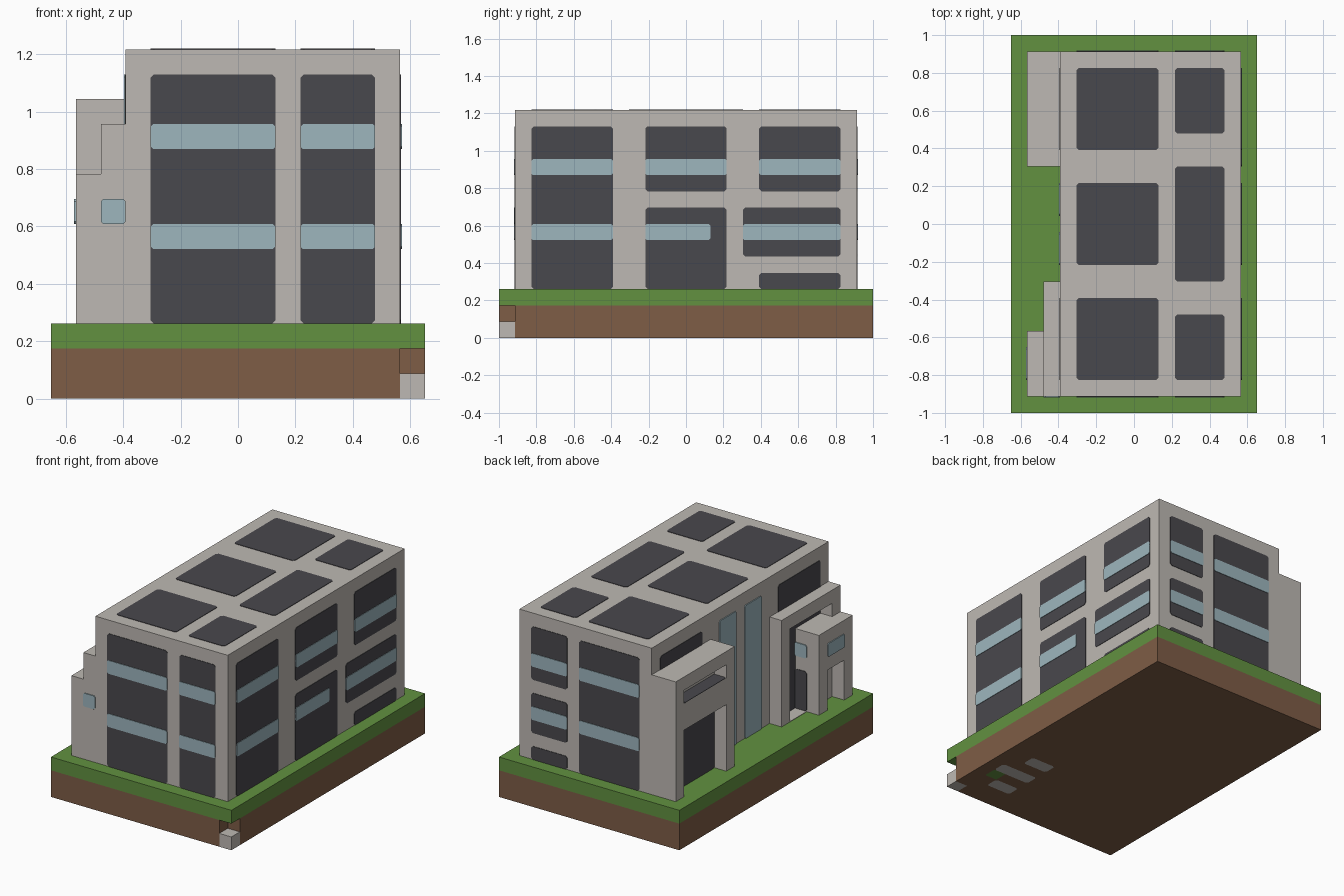
import bpy, bmesh
from mathutils import Vector

if bpy.data.objects.get("Cube"):
    bpy.data.objects.remove(bpy.data.objects["Cube"], do_unlink=True)

U = 2 / 23                              # one building module
ORIGIN = Vector((-7.5, -11.5, 0))       # module grid corner


def grid(p):
    return (Vector(p) + ORIGIN) * U


def material(name, rgb):
    lin = [(c / 255 / 12.92) if c < 11 else ((c / 255 + 0.055) / 1.055) ** 2.4 for c in rgb]
    m = bpy.data.materials.new(name)
    m.use_nodes = True
    m.diffuse_color = (*lin, 1)
    m.node_tree.nodes["Principled BSDF"].inputs["Base Color"].default_value = (*lin, 1)
    return m


CONCRETE = material("concrete", (190, 185, 179))
DARK = material("dark_panel", (73, 72, 77))
GLASS = material("pale_blue_glass", (157, 182, 190))
GRASS = material("grass_green", (98, 145, 64))
SOIL = material("soil_brown", (126, 93, 70))


def finish(name, bm, mat):
    bmesh.ops.recalc_face_normals(bm, faces=bm.faces)
    me = bpy.data.meshes.new(name)
    bm.to_mesh(me)
    bm.free()
    me.materials.append(mat)
    ob = bpy.data.objects.new(name, me)
    bpy.context.collection.objects.link(ob)
    return ob


def box(name, lo, hi, mat):
    lo, hi = grid(lo), grid(hi)
    bm = bmesh.new()
    bmesh.ops.create_cube(bm, size=1)
    for v in bm.verts:
        v.co = [hi[i] if v.co[i] > 0 else lo[i] for i in range(3)]
    return finish(name, bm, mat)


def combine(ob, lo, hi, op="DIFFERENCE"):
    """Cut a box out of an object, or join one to it."""
    tool = box("cutter", lo, hi, ob.data.materials[0])
    tool.hide_render = True
    mod = ob.modifiers.new("shape", "BOOLEAN")
    mod.operation, mod.object, mod.solver = op, tool, "EXACT"
    bpy.context.view_layer.objects.active = ob
    bpy.ops.object.modifier_apply(modifier=mod.name)
    bpy.data.objects.remove(tool, do_unlink=True)


def panels(name, axis, sign, plane, rects, mat, thick=0.003, cut=0.14):
    """Thin plates with clipped corners; rects are (a0, a1, b0, b1) in the wall's plane."""
    bm = bmesh.new()
    for a0, a1, b0, b1 in rects:
        outline = [(a0 + cut, b0), (a1 - cut, b0), (a1, b0 + cut), (a1, b1 - cut),
                   (a1 - cut, b1), (a0 + cut, b1), (a0, b1 - cut), (a0, b0 + cut)]
        ring = []
        for a, b in outline:
            p = [a, b]
            p.insert(axis, plane)
            ring.append(bm.verts.new(grid(p)))
        base = bm.faces.new(ring)
        top = bmesh.ops.extrude_face_region(bm, geom=[base])["geom"]
        move = Vector((0, 0, 0))
        move[axis] = sign * thick
        bmesh.ops.translate(bm, vec=move, verts=[g for g in top if isinstance(g, bmesh.types.BMVert)])
    return finish(name, bm, mat)


def glazing(name, axis, sign, plane, rects):
    panels(name, axis, sign, plane, rects, GLASS, thick=0.006, cut=0.1)


# Ground block with a notched corner and a corner stone
soil = box("soil_base", (0, 0, 0), (15, 23, 2), SOIL)
combine(soil, (14, -1, -1), (16, 1, 2.5))
box("corner_stone", (14, 0, 0), (15, 1, 1), CONCRETE)
box("grass_slab", (0, 0, 2), (15, 23, 3), GRASS)
panels("underside_marks", 2, 1, 0, [(11, 13, 2, 3), (11, 14, 4, 5), (11, 13, 6, 7)], CONCRETE, -0.0)
for mark in [bpy.data.objects["underside_marks"]]:
    mark.location.z = -0.001
patch = panels("underside_grass_patch", 2, 1, 0, [(13, 14, 3, 4)], GRASS, 0.0, 0.05)
patch.location.z = -0.001

# Main building
box("main_building", (3, 1, 3), (14, 22, 14), CONCRETE)

# Roof panels
panels("roof_panels", 2, 1, 14,
       [(4, 9, y, y + 5) for y in (2, 9, 16)]
       + [(10, 13, 2, 6), (10, 13, 8, 15), (10, 13, 17, 21)], DARK)

# Front wall: two tall panels with glass bands
columns = [(4, 9), (10, 13)]
bands = [(6, 7), (10, 11)]
panels("front_panels", 1, -1, 1, [(*c, 3, 13) for c in columns], DARK)
glazing("front_glass", 1, -1, 1, [(*c, *b) for c in columns for b in bands])
glazing("entrance_front_window", 1, -1, 1, [(2, 3, 7, 8)])

# Back wall: one tall panel and a split column
panels("back_panels", 1, 1, 22,
       [(4, 9, 3, 13), (10, 13, 9, 13), (10, 13, 5, 8), (10, 13, 3, 4)], DARK)
glazing("back_glass", 1, 1, 22, [(*c, *b) for c in columns for b in bands])

# Left side wall
panels("left_panels", 0, 1, 14,
       [(2, 7, 3, 13), (9, 14, 3, 8), (9, 14, 9, 13),
        (16, 21, 9, 13), (15, 21, 5, 8), (16, 21, 3, 4)], DARK)
glazing("left_glass", 0, 1, 14,
        [(2, 7, 6, 7), (9, 13, 6, 7), (15, 21, 6, 7)]
        + [(y, y + 5, 10, 11) for y in (2, 9, 16)])

# Right side wall: dark end panels and tall windows between the porches
panels("right_panels", 0, -1, 3, [(2, 7, 3, 13), (16, 21, 3, 13)], DARK)
glazing("right_tall_windows", 0, -1, 3, [(9, 11, 3, 13), (12, 14, 3, 13)])

# Rear porch: solid block with a recessed doorway and a slot above it
porch = box("rear_porch", (1, 15, 3), (3, 22, 12), CONCRETE)
combine(porch, (0, 16, 2), (2, 21, 8))
combine(porch, (0, 16, 10), (2, 21, 11))
panels("rear_porch_door", 0, -1, 2, [(16, 21, 3, 8)], DARK)
panels("rear_porch_sill", 2, 1, 10, [(1, 2, 16, 21)], DARK)

# Front entrance: lobby joined to a taller open frame
entrance = box("front_entrance", (2, 1, 3), (3, 8, 11), CONCRETE)
combine(entrance, (1.5, 2, 2), (3.5, 7, 10))
combine(entrance, (1, 1, 3), (3, 5, 9), "UNION")
combine(entrance, (0, 2, 2), (2, 4, 6))
glazing("lobby_side_window", 0, -1, 1, [(2, 4, 7, 8)])
glazing("lobby_rear_window", 1, 1, 5, [(2, 3, 7, 8)])
panels("lobby_rear_door", 1, 1, 5, [(2, 3, 3, 6)], DARK)
panels("entrance_floor", 2, 1, 3, [(2, 3, 5, 7)], CONCRETE, cut=0.02)
